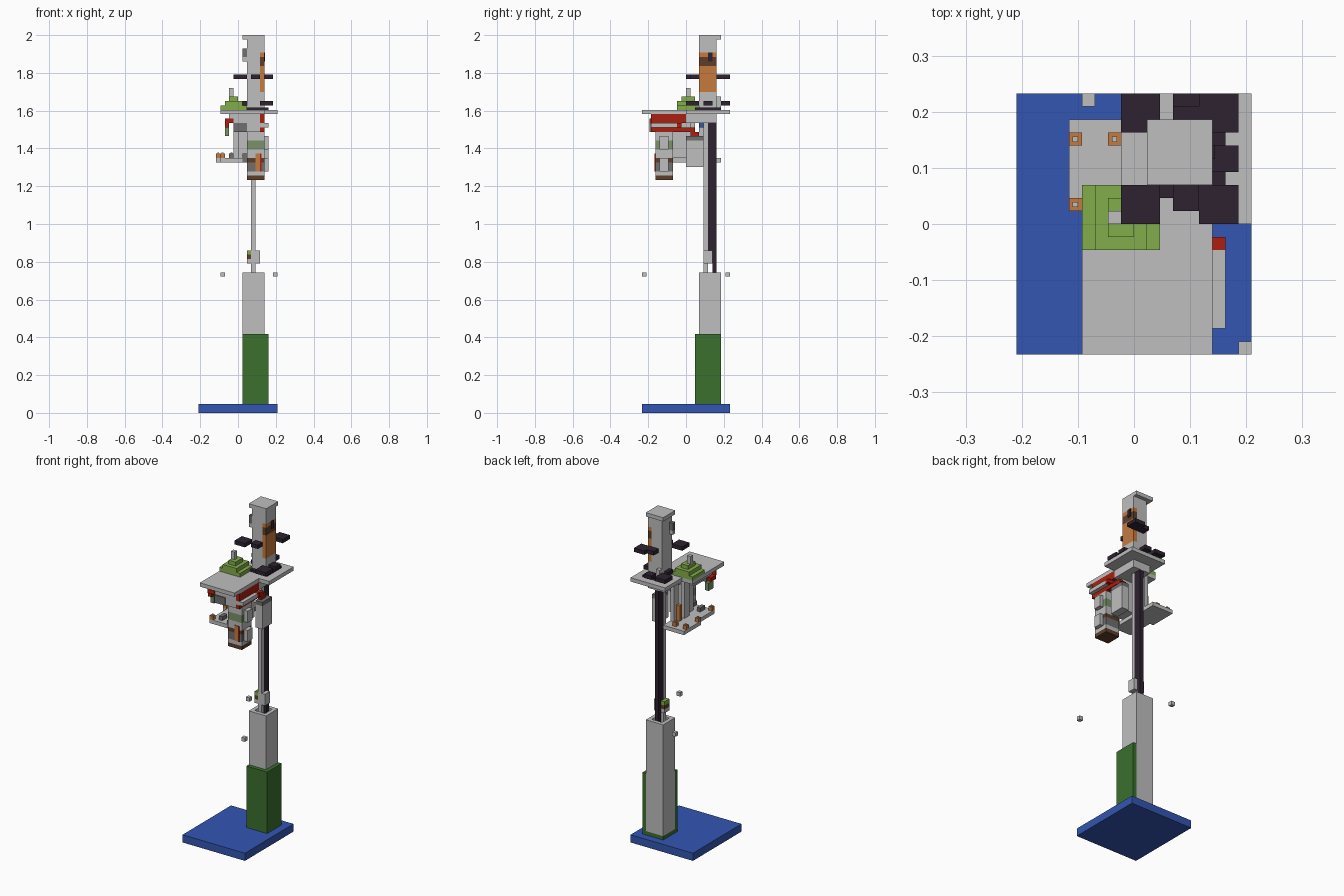
import bpy
import bmesh

cube = bpy.data.objects.get("Cube")
if cube:
    bpy.data.objects.remove(cube, do_unlink=True)

UNIT = 2 / 86  # one building block


def paint(name, red, green, blue):
    mat = bpy.data.materials.new(name)
    mat.use_nodes = True
    colour = (red, green, blue, 1)
    mat.diffuse_color = colour
    mat.node_tree.nodes["Principled BSDF"].inputs["Base Color"].default_value = colour
    return mat


grey = paint("light grey", .52, .52, .52)
stone = paint("dark grey", .16, .16, .16)
blue = paint("blue", .033, .093, .45)
forest = paint("dark green", .044, .162, .027)
lime = paint("light green", .223, .418, .069)
sage = paint("sage", .195, .283, .141)
dark = paint("near black", .026, .016, .03)
orange = paint("orange", .565, .195, .048)
brown = paint("brown", .112, .048, .023)
red = paint("red", .402, .014, .005)


def prism(name, mat, outline, bottom, top):
    """Extrude a flat outline, given in blocks, from bottom to top."""
    mesh = bpy.data.meshes.new(name)
    bm = bmesh.new()
    face = bm.faces.new([bm.verts.new((x * UNIT, y * UNIT, bottom * UNIT)) for x, y in outline])
    made = bmesh.ops.extrude_face_region(bm, geom=[face])["geom"]
    verts = [v for v in made if isinstance(v, bmesh.types.BMVert)]
    bmesh.ops.translate(bm, verts=verts, vec=(0, 0, (top - bottom) * UNIT))
    bmesh.ops.recalc_face_normals(bm, faces=bm.faces)
    bm.to_mesh(mesh)
    bm.free()
    mesh.materials.append(mat)
    obj = bpy.data.objects.new(name, mesh)
    bpy.context.scene.collection.objects.link(obj)
    return obj


def box(name, mat, x, y, z):
    """Box from (low, high) block ranges along each axis."""
    outline = [(x[0], y[0]), (x[1], y[0]), (x[1], y[1]), (x[0], y[1])]
    return prism(name, mat, outline, *z)


# Base and hollow column
box("base", blue, (-9, 9), (-10, 10), (0, 2))
prism("column_jacket", forest, [(1, 2), (7, 2), (7, 8), (6, 8), (6, 3), (1, 3)], 2, 18)
box("column_footing", forest, (1, 6), (3, 8), (2, 3))
for side, x in (("left", 5), ("right", 1)):
    box("column_wall_" + side, grey, (x, x + 1), (3, 8), (3, 32))
for side, y in (("front", 3), ("back", 7)):
    box("column_wall_" + side, grey, (2, 5), (y, y + 1), (3, 32))

# Floating markers
box("marker_front", grey, (8, 9), (-10, -9), (31, 32))
box("marker_back", grey, (-4, -3), (9, 10), (31, 32))

# Mast and its fitting
box("mast_front", grey, (3, 4), (4, 5), (28, 68))
box("mast_back", dark, (3, 4), (5, 7), (37, 66))
box("mast_back_foot", dark, (3, 4), (6, 7), (28, 37))
box("fitting_left", grey, (4, 5), (4, 6), (34, 37))
box("fitting_right", grey, (2, 3), (4, 6), (34, 35))
box("fitting_lamp", lime, (2, 3), (4, 6), (36, 37))
box("fitting_band", brown, (2, 3), (4, 6), (35, 36))

# Main platform and stepped mound
prism("platform", grey, [(-4, -10), (6, -10), (6, 0), (9, 0),
                         (9, 10), (-1, 10), (-1, 3), (-4, 3)], 68, 69)
box("mound_low", lime, (-4, 2), (-2, 3), (69, 70))
box("mound_middle", lime, (-3, 1), (-2, 3), (70, 71))
box("mound_high", lime, (-2, 0), (-1, 2), (71, 72))
box("mound_post", grey, (-2, -1), (0, 1), (72, 74))

# Upper tower with coloured side panel
box("tower_shaft", grey, (2, 5), (3, 7), (69, 85))
box("tower_side_low", grey, (5, 6), (3, 7), (69, 73))
box("tower_panel_low", orange, (5, 6), (3, 7), (73, 79))
box("tower_panel_stripe", brown, (5, 6), (3, 7), (79, 81))
box("tower_panel_high", orange, (5, 6), (3, 7), (81, 82))
box("tower_side_high", grey, (5, 6), (3, 7), (82, 85))
box("tower_cap", grey, (1, 6), (3, 8), (85, 86))
box("tower_slot", dark, (6, 6.2), (5, 6), (80, 82))
box("tower_bracket", grey, (2, 3), (7, 8), (69, 72))
box("tower_lamp", stone, (1, 2), (3, 4), (81, 83))
box("tower_lamp_foot", grey, (1, 2), (3, 4), (80, 81))

# Dark fins around the tower at two levels
for name, x, y, z in (
        ("fin_high_front", (-1, 2), (0, 3), 76),
        ("fin_high_back", (5, 8), (7, 10), 76),
        ("fin_high_front_small", (3, 5), (1, 3), 76),
        ("fin_high_back_small", (3, 5), (7, 9), 76),
        ("fin_low_front", (5, 8), (0, 3), 70),
        ("fin_low_back", (-1, 2), (7, 10), 70),
        ("fin_low_left_small", (6, 8), (4, 6), 70),
        ("fin_low_back_small", (3, 5), (8, 10), 70),
        ("fin_low_right_small", (1, 2), (4, 6), 70)):
    box(name, dark, x, y, (z, z + 1))
box("fin_seat", dark, (2, 7), (2, 8), (69, 69.5))

# Hanging cabin under the platform
box("collar", grey, (1, 6), (0, 7), (66, 68))
box("collar_key", blue, (1, 2), (3, 4), (65, 66))
box("cabin_top", grey, (-2, 5), (-8, 0), (66, 68))
box("cabin_lower", grey, (0, 5), (-8, 1), (64, 66))
box("cabin_core", grey, (0, 4), (-3, 1), (58, 64))
box("awning_high", red, (5, 6), (-8, 0), (66, 68))
box("awning_ledge", grey, (5, 7), (-8, -2), (65, 66))
box("awning_end", red, (5, 7), (-2, -1), (65, 66))
box("awning_low", red, (5, 6), (-8, 2), (64, 65))
box("front_sign_high", red, (-3, -1), (-8.3, -8), (66, 67))
box("front_sign_low", red, (-3, -2), (-8, -6), (65, 66))
box("front_vent", stone, (-1, 2), (-8.3, -7), (64, 66))
box("side_planter", sage, (-3, -2), (-7, -5), (63, 65))

# Layered turret
for name, mat, low, high in (
        ("neck", grey, 62, 64), ("garden", sage, 60, 62),
        ("wall", grey, 58, 60), ("belt", brown, 57, 58),
        ("windows", stone, 55, 57), ("skirt", grey, 54, 55),
        ("tip", brown, 53, 54)):
    box("turret_" + name, mat, (2, 6), (-7, -3), (low, high))
box("turret_door", orange, (4, 5), (-7.2, -7), (55, 59))
box("turret_door_trim", red, (5, 5.4), (-7.2, -7), (55, 59))
for low, high in ((55, 58), (60, 63)):
    box("turret_pod_left", grey, (6, 7), (-6, -4), (low, high))
box("turret_pod_right", stone, (1, 2), (-6, -4), (57, 59))

# Lower deck, its supports and corner lamps
prism("lower_deck", grey, [(-4, -6), (1, -6), (1, 8), (-5, 8), (-5, 1), (-4, 1)], 57, 58)
box("deck_post_back", grey, (0, 1), (3, 5), (58, 68))
box("deck_post_middle", grey, (-1, 0), (0, 2), (58, 68))
box("deck_panel", orange, (-1, 0), (3, 4), (58, 62))
for x, y in ((-5, 6), (-2, 6), (-5, 1), (-4, -6)):
    box("deck_lamp", orange, (x, x + 1), (y, y + 1), (58, 59))
    box("deck_lamp_cap", grey, (x + .3, x + .7), (y + .3, y + .7), (59, 59.3))
box("deck_bench", stone, (-2, -1), (-5, -3), (58, 59))
box("rear_block", grey, (5, 7), (0, 4), (56, 62))
box("rear_block_band", stone, (5, 7), (0, 4), (62, 63))
box("rear_block_door", red, (5, 6), (1, 3), (63, 64))
